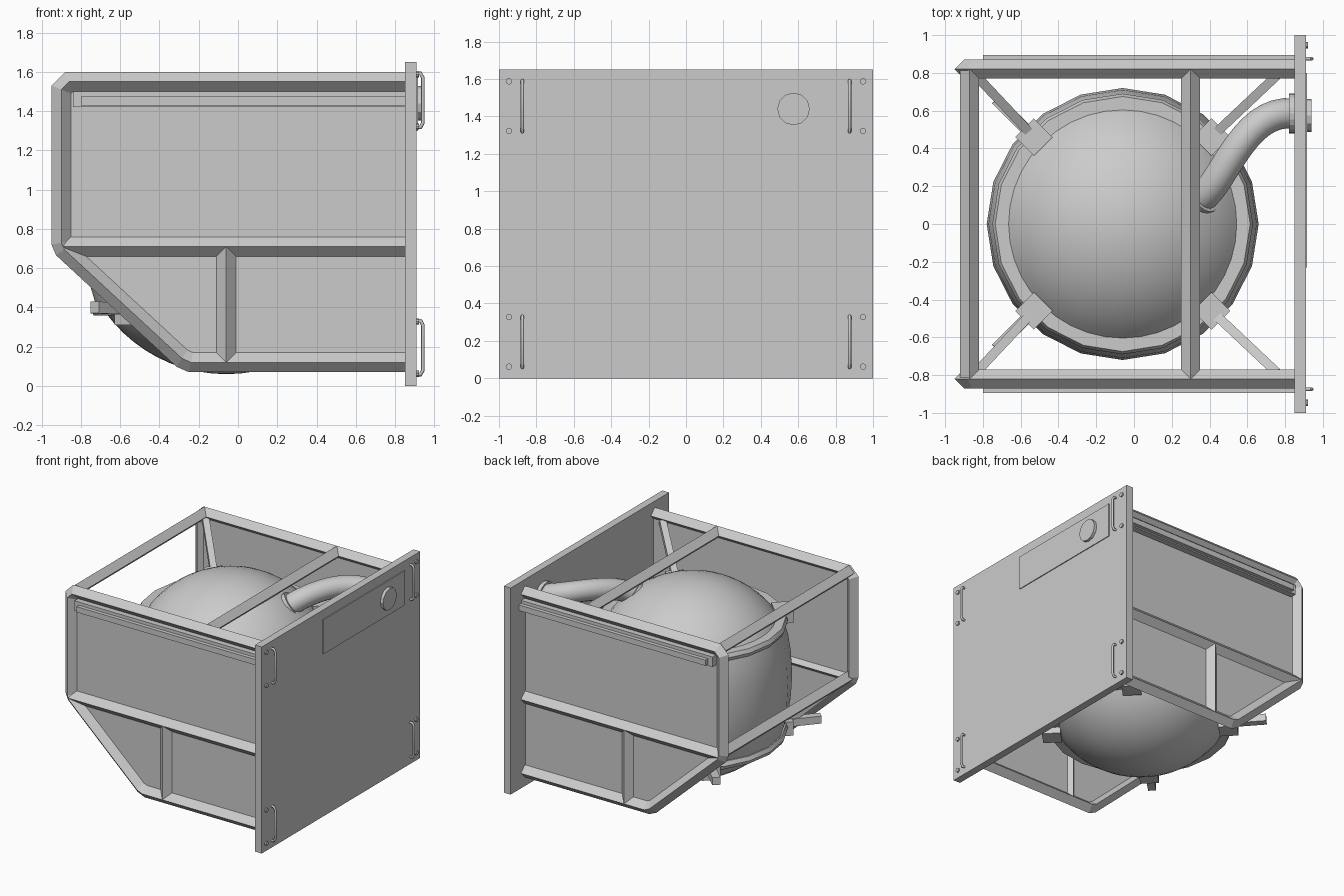
import bpy, bmesh, math
from mathutils import Vector, Matrix

if "Cube" in bpy.data.objects:
    bpy.data.objects.remove(bpy.data.objects["Cube"])

grey = bpy.data.materials.new("plain grey")
grey.diffuse_color = (0.6, 0.6, 0.6, 1)
grey.use_nodes = True
grey.node_tree.nodes["Principled BSDF"].inputs["Base Color"].default_value = grey.diffuse_color


def finish(name, bm, smooth=None):
    bmesh.ops.recalc_face_normals(bm, faces=bm.faces)
    me = bpy.data.meshes.new(name)
    bm.to_mesh(me)
    bm.free()
    me.materials.append(grey)
    ob = bpy.data.objects.new(name, me)
    bpy.context.collection.objects.link(ob)
    if smooth:
        bpy.ops.object.select_all(action='DESELECT')
        ob.select_set(True)
        bpy.context.view_layer.objects.active = ob
        bpy.ops.object.shade_smooth_by_angle(angle=math.radians(smooth))
    return ob


def sweep(name, path, n, r, sides=4, phase=0.0, smooth=None):
    """Sweep a regular section along a path with mitred corners."""
    bm = bmesh.new()
    pts, n, rings = [Vector(p) for p in path], Vector(n), []
    for i, p in enumerate(pts):
        t0 = (p - pts[i - 1]).normalized() if i else None
        t1 = (pts[i + 1] - p).normalized() if i < len(pts) - 1 else None
        t0, t1 = t0 or t1, t1 or t0
        t = (t0 + t1).normalized()
        b = t.cross(n).normalized()
        m = b.cross(t)
        k = 1 / max(t.dot(t0), 0.5)
        rings.append([bm.verts.new(p + b * (r * k * math.cos(a)) + m * (r * math.sin(a)))
                      for a in (phase + math.tau * j / sides for j in range(sides))])
    for A, B in zip(rings, rings[1:]):
        for j in range(sides):
            k = (j + 1) % sides
            bm.faces.new((A[j], A[k], B[k], B[j]))
    bm.faces.new(rings[0])
    bm.faces.new(rings[-1])
    return finish(name, bm, smooth)


def box(name, x, y, z, turn=0):
    bm = bmesh.new()
    c = Vector([(a + b) / 2 for a, b in (x, y, z)])
    d = [abs(b - a) for a, b in (x, y, z)]
    bmesh.ops.create_cube(bm, size=1, matrix=Matrix.Translation(c) @ Matrix.Rotation(turn, 4, 'Z')
                          @ Matrix.Diagonal((*d, 1)))
    return finish(name, bm)


def disc(name, x0, x1, y, z, r, sides):
    return sweep(name, [(x0, y, z), (x1, y, z)], (0, 0, 1), r, sides)


def lathe(name, profile, segs, smooth, closed=False):
    bm = bmesh.new()
    vs = [bm.verts.new((r + TX, 0, z)) for r, z in profile]
    es = [bm.edges.new(e) for e in zip(vs, vs[1:])]
    if closed:
        es.append(bm.edges.new((vs[-1], vs[0])))
    bmesh.ops.spin(bm, geom=vs + es, cent=(TX, 0, 0), axis=(0, 0, 1), angle=math.tau, steps=segs)
    bmesh.ops.remove_doubles(bm, verts=bm.verts, dist=1e-4)
    return finish(name, bm, smooth)


TX, TZ, R = -0.06, 0.82, 0.76      # tank centre and dome radius

# end plate with label plate and outlet
box("end_plate", (0.85, 0.91), (-1, 1), (0, 1.65))
box("label_plate", (0.91, 0.917), (-0.23, 0.80), (1.30, 1.575))
disc("outlet_cap", 0.91, 0.94, 0.575, 1.44, 0.087, 12)
disc("outlet_flange", 0.82, 0.85, 0.585, 1.44, 0.105, 20)

for s, side in ((-1, "front"), (1, "back")):
    y = 0.82 * s
    # side frame of diamond tubes
    outline = [(0.85, 1.55), (-0.86, 1.55), (-0.90, 1.51), (-0.90, 0.73), (-0.885, 0.695),
               (-0.285, 0.14), (-0.24, 0.12), (0.85, 0.12)]
    sweep(side + "_side_frame", [(x, y, z) for x, z in outline], (0, 1, 0), 0.05)
    sweep(side + "_middle_bar", [(-0.89, y, 0.71), (0.85, y, 0.71)], (0, 1, 0), 0.05)
    sweep(side + "_post", [(TX, y, 0.71), (TX, y, 0.12)], (0, 1, 0), 0.05)
    # side sheet filling the frame
    bm = bmesh.new()
    f = bm.faces.new([bm.verts.new((x, y - 0.006 * s, z)) for x, z in outline])
    g = bmesh.ops.extrude_face_region(bm, geom=[f])["geom"]
    bmesh.ops.translate(bm, verts=[v for v in g if isinstance(v, bmesh.types.BMVert)],
                        vec=(0, -0.012 * s, 0))
    finish(side + "_side_sheet", bm)
    # slide rail
    box(side + "_rail_back", (-0.84, 0.85), (0.81 * s, 0.865 * s), (1.42, 1.50))
    box(side + "_rail", (-0.80, 0.85), (0.86 * s, 0.895 * s), (1.43, 1.475))
    # handles and screws
    for z0, z1, level in ((1.31, 1.60, "upper"), (0.05, 0.34, "lower")):
        yh = 0.875 * s
        sweep(f"{side}_{level}_handle",
              [(0.90, yh, z0 + .008), (0.93, yh, z0 + .008), (0.942, yh, z0 + .03),
               (0.942, yh, z1 - .03), (0.93, yh, z1 - .008), (0.90, yh, z1 - .008)],
              (0, 1, 0), 0.009, 8, smooth=50)
        for z in (z0 + 0.012, z1 - 0.012):
            disc(f"{side}_{level}_screw", 0.90, 0.922, 0.947 * s, z, 0.017, 10)

# cross bars
for x, z, name in ((-0.87, 1.55, "upper_end"), (0.30, 1.55, "upper_middle"), (-0.87, 0.71, "lower_end")):
    sweep(name + "_cross_bar", [(x, -0.82, z), (x, 0.82, z)], (0, 0, 1), 0.05)

# tank wall, domes and flange rings
lathe("tank_wall", [(0.66, 1.24), (0.69, 1.14), (0.71, 1.0), (0.72, 0.82),
                    (0.71, 0.64), (0.69, 0.50), (0.66, 0.40)], 20, 40)
amax = math.acos(0.44 / R)
for d, name in ((1, "top"), (-1, "bottom")):
    lathe(f"tank_{name}_dome", [(R * math.sin(amax * i / 10), TZ + d * R * math.cos(amax * i / 10))
                                for i in range(11)], 40, 40)
    zs = sorted((TZ + d * 0.40, TZ + d * 0.46))
    lathe(f"tank_{name}_ring", [(0.60, zs[0]), (0.675, zs[0]), (0.69, (zs[0] + zs[1]) / 2),
                                (0.675, zs[1]), (0.60, zs[1])], 20, 20, True)
    # brackets and braces holding the rings
    for sx in (-1, 1):
        for sy in (-1, 1):
            cx, cy, cz = TX + 0.47 * sx, 0.46 * sy, TZ + d * 0.45
            tag = f"{name}_{'left' if sx < 0 else 'right'}_{'front' if sy < 0 else 'back'}"
            box(tag + "_bracket", (cx - .07, cx + .07), (cy - .07, cy + .07),
                (cz - .06, cz + .05), math.pi / 4)
            end = (-0.84 if sx < 0 else 0.76, 0.79 * sy, 1.52 if d > 0 else 0.69)
            sweep(tag + "_brace", [(cx, cy, cz), end], (0, 0, 1), 0.035, 4, math.pi / 4)
            if d < 0 and sx < 0:
                sweep(tag + "_foot", [(cx, cy, cz + .02), (-0.73, 0.66 * sy, cz + .03)],
                      (0, 0, 1), 0.042, 4, math.pi / 4)

# outlet pipe from the dome to the end plate
ctrl = [Vector(p) for p in ((0.33, 0.13, 1.37), (0.46, 0.15, 1.50), (0.56, 0.62, 1.53), (0.85, 0.585, 1.44))]
path = []
for i in range(17):
    t = i / 16
    path.append(ctrl[0] * (1 - t) ** 3 + ctrl[1] * 3 * t * (1 - t) ** 2
                + ctrl[2] * 3 * t * t * (1 - t) + ctrl[3] * t ** 3)
sweep("outlet_pipe", path, (0, 0, 1), 0.08, 16, smooth=50)
sweep("pipe_collar", [path[0], path[2]], (0, 0, 1), 0.10, 16, smooth=50)
